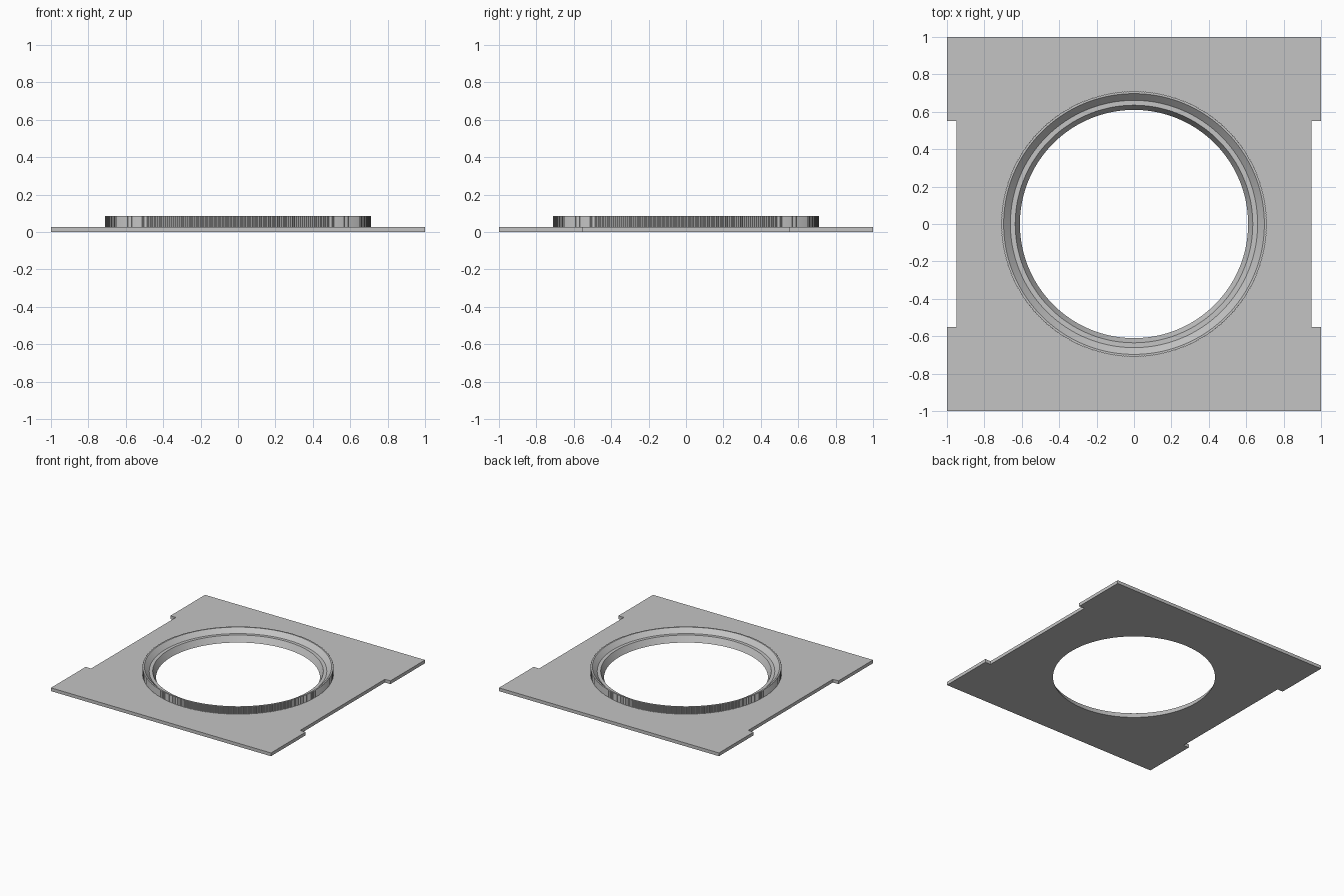
import bpy, bmesh, math

old = bpy.data.objects.get("Cube")
if old:
    bpy.data.objects.remove(old, do_unlink=True)

SEGMENTS = 720
PLATE_TOP = 0.027
BORE, BORE_SLOPE = 0.61, 0.5

# One grey for everything
grey = bpy.data.materials.new("light_grey")
grey.use_nodes = True
colour = (0.55, 0.55, 0.55, 1)
grey.diffuse_color = colour
grey.node_tree.nodes["Principled BSDF"].inputs["Base Color"].default_value = colour


def make_object(name, bm):
    bmesh.ops.recalc_face_normals(bm, faces=bm.faces)
    mesh = bpy.data.meshes.new(name)
    bm.to_mesh(mesh)
    bm.free()
    mesh.materials.append(grey)
    obj = bpy.data.objects.new(name, mesh)
    bpy.context.collection.objects.link(obj)
    return obj


def lathe(name, profile, ridge_depth=0, ridged=()):
    """Revolve a closed profile; ridged points alternate in radius."""
    bm = bmesh.new()
    rings = []
    for s in range(SEGMENTS):
        a = 2 * math.pi * s / SEGMENTS
        ring = []
        for i, (r, z) in enumerate(profile):
            if i in ridged and s % 2:
                r -= ridge_depth
            ring.append(bm.verts.new((r * math.cos(a), r * math.sin(a), z)))
        rings.append(ring)
    n = len(profile)
    for s in range(SEGMENTS):
        a, b = rings[s], rings[(s + 1) % SEGMENTS]
        for i in range(n):
            j = (i + 1) % n
            bm.faces.new((a[i], b[i], b[j], a[j]))
    return make_object(name, bm)


# Base plate: square outline with a shallow notch in each side
half = [(1, -1), (1, -0.55), (0.95, -0.55), (0.95, 0.55), (1, 0.55), (1, 1)]
outline = half + [(-x, -y) for x, y in half]
bm = bmesh.new()
face = bm.faces.new([bm.verts.new((x, y, 0)) for x, y in outline])
top = bmesh.ops.extrude_face_region(bm, geom=[face])["geom"]
bmesh.ops.translate(bm, vec=(0, 0, PLATE_TOP),
                    verts=[v for v in top if isinstance(v, bmesh.types.BMVert)])
plate = make_object("base_plate", bm)

# Tapered bore through the plate
bm = bmesh.new()
low, high = -0.04, 0.08
bmesh.ops.create_cone(bm, cap_ends=True, segments=SEGMENTS, depth=high - low,
                      radius1=BORE + low * BORE_SLOPE,
                      radius2=BORE + high * BORE_SLOPE)
bmesh.ops.translate(bm, vec=(0, 0, (low + high) / 2), verts=bm.verts)
cutter = make_object("bore_cutter", bm)
cutter.hide_render = True
cut = plate.modifiers.new("bore", "BOOLEAN")
cut.operation = "DIFFERENCE"
cut.solver = "EXACT"
cut.object = cutter
bpy.context.view_layer.objects.active = plate
bpy.ops.object.modifier_apply(modifier=cut.name)
bpy.data.objects.remove(cutter, do_unlink=True)

# Raised collar: ridged outer wall, conical mouth, flat seat, tapered bore
seat = 0.05
collar = lathe("collar", [
    (BORE + PLATE_TOP * BORE_SLOPE, PLATE_TOP),
    (0.711, PLATE_TOP), (0.711, 0.086), (0.697, 0.086),
    (0.661, seat), (BORE + seat * BORE_SLOPE, seat),
], ridge_depth=0.004, ridged=(1, 2))

# Smooth the round walls and keep the edges crisp
bpy.ops.object.select_all(action="DESELECT")
for obj in (plate, collar):
    obj.select_set(True)
bpy.context.view_layer.objects.active = collar
bpy.ops.object.shade_smooth_by_angle(angle=math.radians(25))
